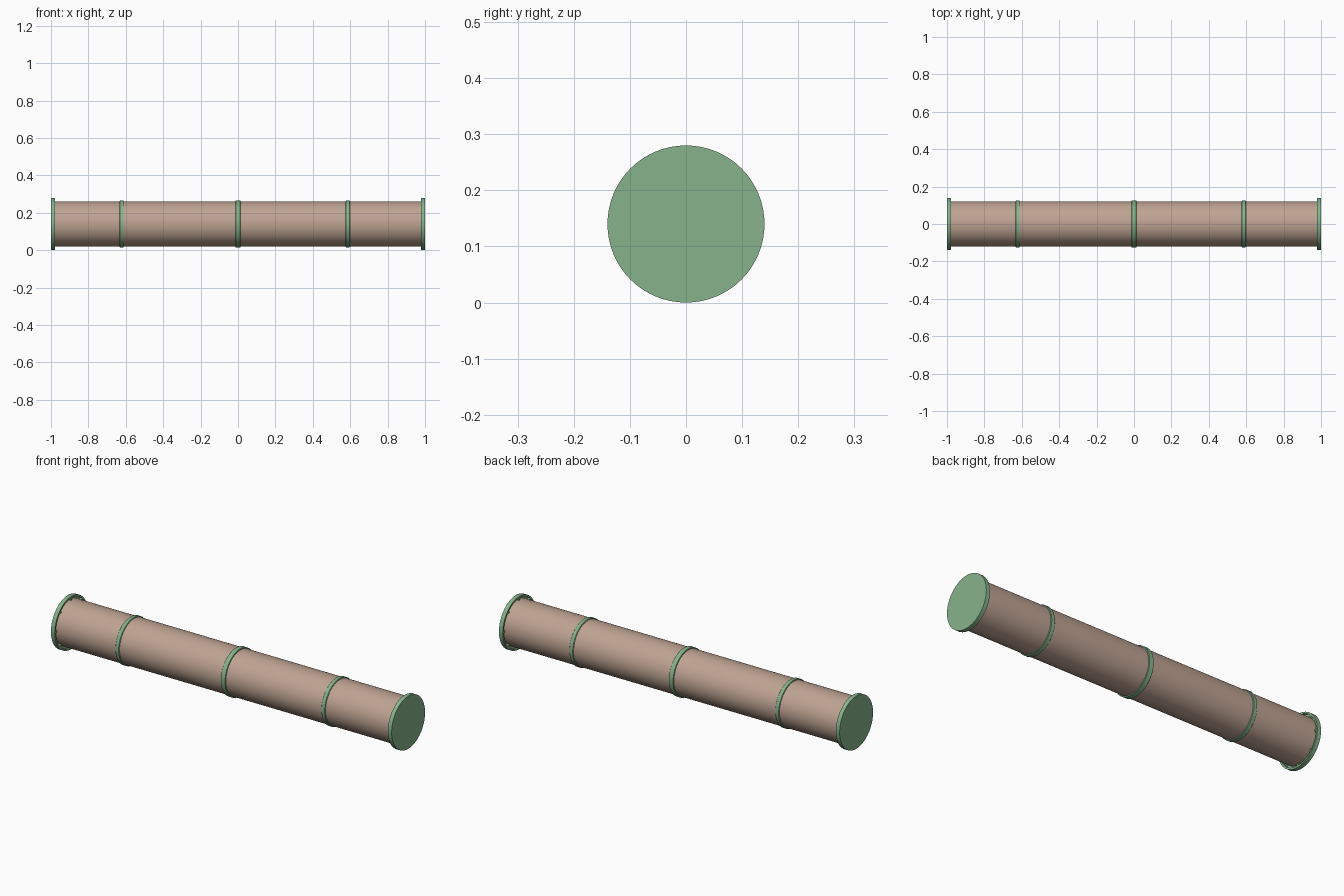
import bpy, math
from mathutils import Matrix

if "Cube" in bpy.data.objects:
    bpy.data.objects.remove(bpy.data.objects["Cube"])

CZ = 0.14      # height of the tube axis
SIDES = 64


def material(name, rgb):
    m = bpy.data.materials.new(name)
    m.diffuse_color = (*rgb, 1)
    m.use_nodes = True
    m.node_tree.nodes["Principled BSDF"].inputs["Base Color"].default_value = m.diffuse_color
    return m


GREEN = material("green_plastic", (0.24, 0.45, 0.26))
TAN = material("tan_tube", (0.52, 0.37, 0.29))


def lathe(name, profile, mat, closed=False):
    """Spin an (x, radius) profile around the tube axis; cap any open ends."""
    n = len(profile)
    verts, faces = [], []
    for i in range(SIDES):
        a = 2 * math.pi * i / SIDES
        verts += [(x, r * math.cos(a), CZ + r * math.sin(a)) for x, r in profile]
    for i in range(SIDES):
        j = (i + 1) % SIDES
        for k in range(n if closed else n - 1):
            m = (k + 1) % n
            faces.append((i * n + k, j * n + k, j * n + m, i * n + m))
    if not closed:
        faces.append([i * n for i in reversed(range(SIDES))])
        faces.append([i * n + n - 1 for i in range(SIDES)])
    me = bpy.data.meshes.new(name)
    me.from_pydata(verts, [], faces)
    ob = bpy.data.objects.new(name, me)
    bpy.context.collection.objects.link(ob)
    me.materials.append(mat)
    # consistent outward normals and smooth walls with crisp edges
    bpy.ops.object.select_all(action='DESELECT')
    bpy.context.view_layer.objects.active = ob
    ob.select_set(True)
    bpy.ops.object.mode_set(mode='EDIT')
    bpy.ops.mesh.select_all(action='SELECT')
    bpy.ops.mesh.normals_make_consistent(inside=False)
    bpy.ops.object.mode_set(mode='OBJECT')
    bpy.ops.object.shade_smooth_by_angle(angle=math.radians(30))
    return ob


# Main tube
lathe("tube", [(-0.99, 0.12), (0.99, 0.12)], TAN)


# Raised bands around the tube
def band(name, x, w, r, bevel):
    h = w / 2
    lathe(name, [(x - h, 0.118), (x - h, r - bevel), (x - h + bevel, r),
                 (x + h - bevel, r), (x + h, r - bevel), (x + h, 0.118)],
          GREEN, closed=True)


band("left_band", -0.622, 0.022, 0.125, 0.002)
band("middle_band", 0.0, 0.026, 0.126, 0.001)
band("right_band", 0.587, 0.022, 0.125, 0.002)

# End caps: disc with a raised outer rim and small ribs gripping the tube
for side, s in (("left", -1), ("right", 1)):
    lathe(side + "_cap", [(s * 1.0, 0.14), (s * 0.978, 0.14), (s * 0.978, 0.131),
                          (s * 0.99, 0.131), (s * 0.99, 0.119)], GREEN)
    for i in range(8):
        a = math.pi / 4 * i
        bpy.ops.mesh.primitive_cube_add(size=1)
        rib = bpy.context.object
        rib.name = f"{side}_cap_rib_{i + 1}"
        rib.matrix_world = (Matrix.Translation((s * 0.984, 0, CZ))
                            @ Matrix.Rotation(a, 4, 'X')
                            @ Matrix.Translation((0, 0, 0.1255))
                            @ Matrix.Diagonal((0.013, 0.010, 0.014, 1)))
        rib.data.materials.append(GREEN)
